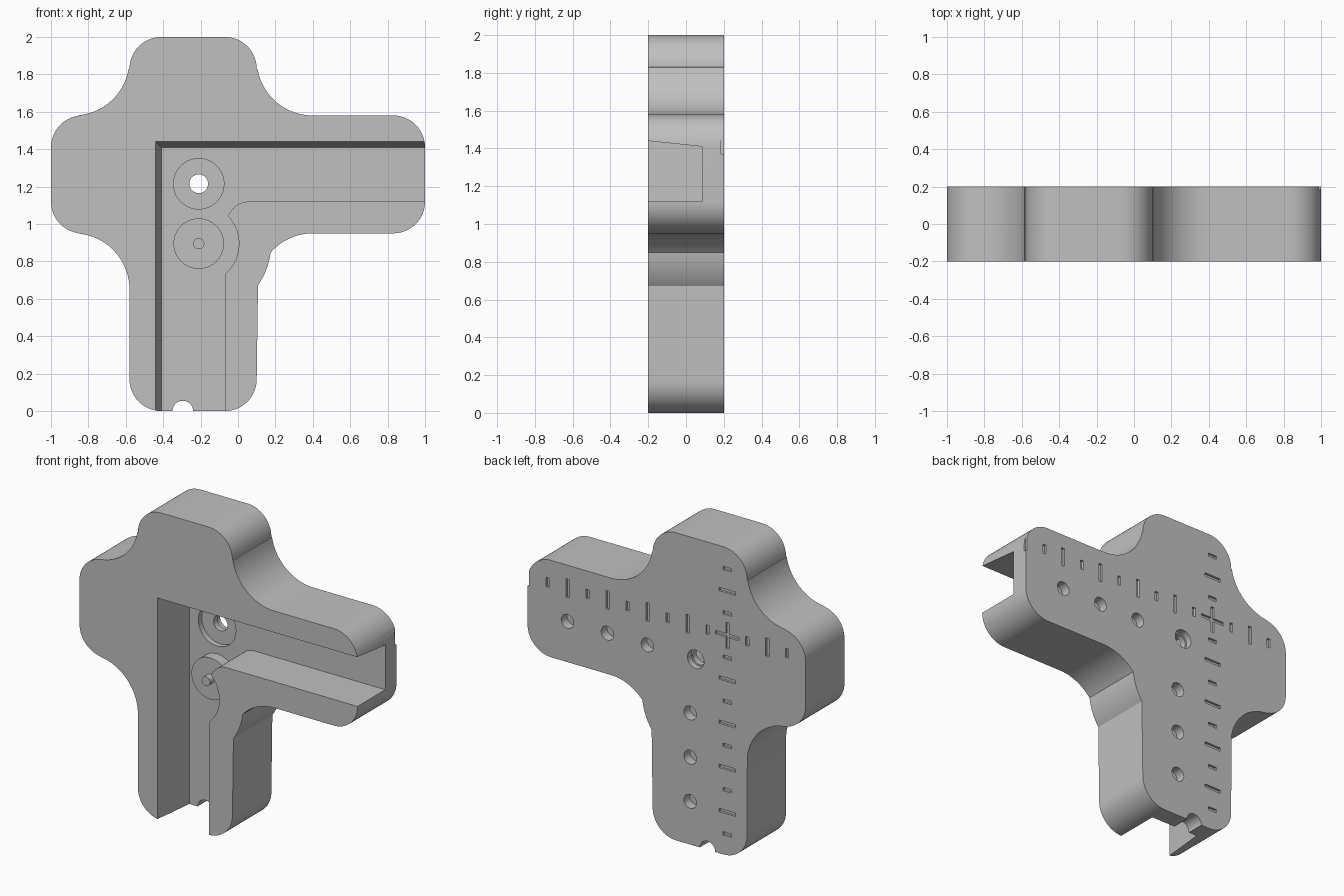
import bpy, bmesh
from math import sin, cos, radians, atan2, degrees

cube = bpy.data.objects.get("Cube")
if cube:
    bpy.data.objects.remove(cube, do_unlink=True)

grey = bpy.data.materials.new("light_grey")
grey.use_nodes = True
grey.diffuse_color = (0.53, 0.53, 0.53, 1)
grey.node_tree.nodes["Principled BSDF"].inputs["Base Color"].default_value = (0.53, 0.53, 0.53, 1)


def arc(cx, cz, r, a0, a1, n=14):
    """Points on an arc in the x-z plane, angles in degrees."""
    angles = [radians(a0 + (a1 - a0) * i / n) for i in range(n + 1)]
    return [(cx + r * cos(a), cz + r * sin(a)) for a in angles]


def loft(bm, front, y0, back, y1):
    """Closed solid between two matching x-z loops."""
    a = [bm.verts.new((x, y0, z)) for x, z in front]
    b = [bm.verts.new((x, y1, z)) for x, z in back]
    bm.faces.new(a)
    bm.faces.new(b[::-1])
    for i in range(len(a)):
        j = (i + 1) % len(a)
        bm.faces.new((a[i], b[i], b[j], a[j]))


def disc(bm, x, z, r, y0, y1):
    loop = arc(x, z, r, 0, 360, 40)[:-1]
    loft(bm, loop, y0, loop, y1)


def slot(bm, x, z, w, h, y0, y1):
    loop = [(x - w/2, z - h/2), (x + w/2, z - h/2), (x + w/2, z + h/2), (x - w/2, z + h/2)]
    loft(bm, loop, y0, loop, y1)


def finish(bm, name):
    bmesh.ops.recalc_face_normals(bm, faces=bm.faces)
    mesh = bpy.data.meshes.new(name)
    bm.to_mesh(mesh)
    bm.free()
    mesh.materials.append(grey)
    obj = bpy.data.objects.new(name, mesh)
    bpy.context.collection.objects.link(obj)
    return obj


def activate(obj):
    bpy.ops.object.select_all(action='DESELECT')
    obj.select_set(True)
    bpy.context.view_layer.objects.active = obj


def cut(obj, bm, name):
    cutter = finish(bm, name)
    cutter.hide_render = True
    activate(obj)
    mod = obj.modifiers.new(name, 'BOOLEAN')
    mod.operation, mod.solver, mod.object = 'DIFFERENCE', 'EXACT', cutter
    bpy.ops.object.modifier_apply(modifier=name)
    bpy.data.objects.remove(cutter, do_unlink=True)


# Cross-shaped body: rounded arm ends joined by hollow fillets
R, F, FRONT, BACK = 0.17, 0.3, -0.2, 0.2
PIVOT = (-0.21, 0.895)
outline = (
    arc(-0.07, 2 - R, R, 90, 0)
    + arc(0.4, 1.88, F, 190, 270)
    + arc(1 - R, 1.58 - R, R, 90, 0)
    + arc(1 - R, 0.95 + R, R, 0, -90)
    + arc(0.4, 0.65, F, 90, 138)
    + arc(*PIVOT, 0.387, -7, -35)
    + arc(-0.07, R, R, 0, -90)
    + arc(-0.41, R, R, -90, -180)
    + arc(-0.88, 0.65, F, 4, 84)
    + arc(-1 + R, 0.95 + R, R, -100, -180)
    + arc(-1 + R, 1.58 - R, R, 180, 100)
    + arc(-0.88, 1.88, F, 276, 350)
    + arc(-0.41, 2 - R, R, 180, 90)
)
bm = bmesh.new()
loft(bm, outline, FRONT, outline, BACK)
body = finish(bm, "body")

# L-shaped channel open at the front, with sloping outer walls
FLOOR = 0.085


def channel_loop(y):
    lean = 0.03 * (FLOOR - y) / (FLOOR - FRONT)
    left, top = -0.41 - lean, 1.41 + lean
    return ([(left, -0.1), (-0.07, -0.1)]
            + arc(*PIVOT, 0.215, -49, 44)
            + arc(0.06, 1.0, 0.12, 154, 90)
            + [(1.1, 1.12), (1.1, top), (left, top)])


bm = bmesh.new()
loft(bm, channel_loop(-0.3), -0.3, channel_loop(FLOOR), FLOOR)
cut(body, bm, "channel_cutter")

# Recess, through hole, back counterbore
HOLE = (-0.21, 1.215)
for r, y0, y1 in ((0.135, 0, 0.12), (0.05, 0, 0.3), (0.06, 0.16, 0.3)):
    bm = bmesh.new()
    disc(bm, *HOLE, r, y0, y1)
    cut(body, bm, "hole_cutter")

# Notch at the foot and blind holes in the back
ORIGIN_X, ORIGIN_Z, STEP = -0.437, 1.43, 0.1437
bm = bmesh.new()
disc(bm, -0.295, 0, 0.055, 0, 0.3)
for k in (4, 6, 8):
    disc(bm, ORIGIN_X + k * STEP, 1.215, 0.045, 0.14, 0.3)
    disc(bm, -0.17, ORIGIN_Z - k * STEP, 0.045, 0.14, 0.3)
cut(body, bm, "small_hole_cutter")

# Engraved scale on the back, crossing at the origin mark
SLOT, DEPTH = 0.022, 0.185
row, column = bmesh.new(), bmesh.new()
for k in range(-3, 11):
    size = 0.17 if k == 0 else (0.12 if k % 2 == 0 else 0.06)
    slot(row, ORIGIN_X + k * STEP, ORIGIN_Z, SLOT, size, DEPTH, 0.3)
    if k < 10:
        slot(column, ORIGIN_X, ORIGIN_Z - k * STEP, size, SLOT, DEPTH, 0.3)
cut(body, row, "row_cutter")
cut(body, column, "column_cutter")

# Round boss and pin standing on the channel floor
parts = [body]
for name, r, y0, y1 in (("boss", 0.135, 0.015, 0.1), ("pin", 0.03, -0.03, 0.05)):
    bm = bmesh.new()
    disc(bm, *PIVOT, r, y0, y1)
    parts.append(finish(bm, name))

for obj in parts:
    activate(obj)
    bpy.ops.object.shade_smooth_by_angle(angle=radians(25))
